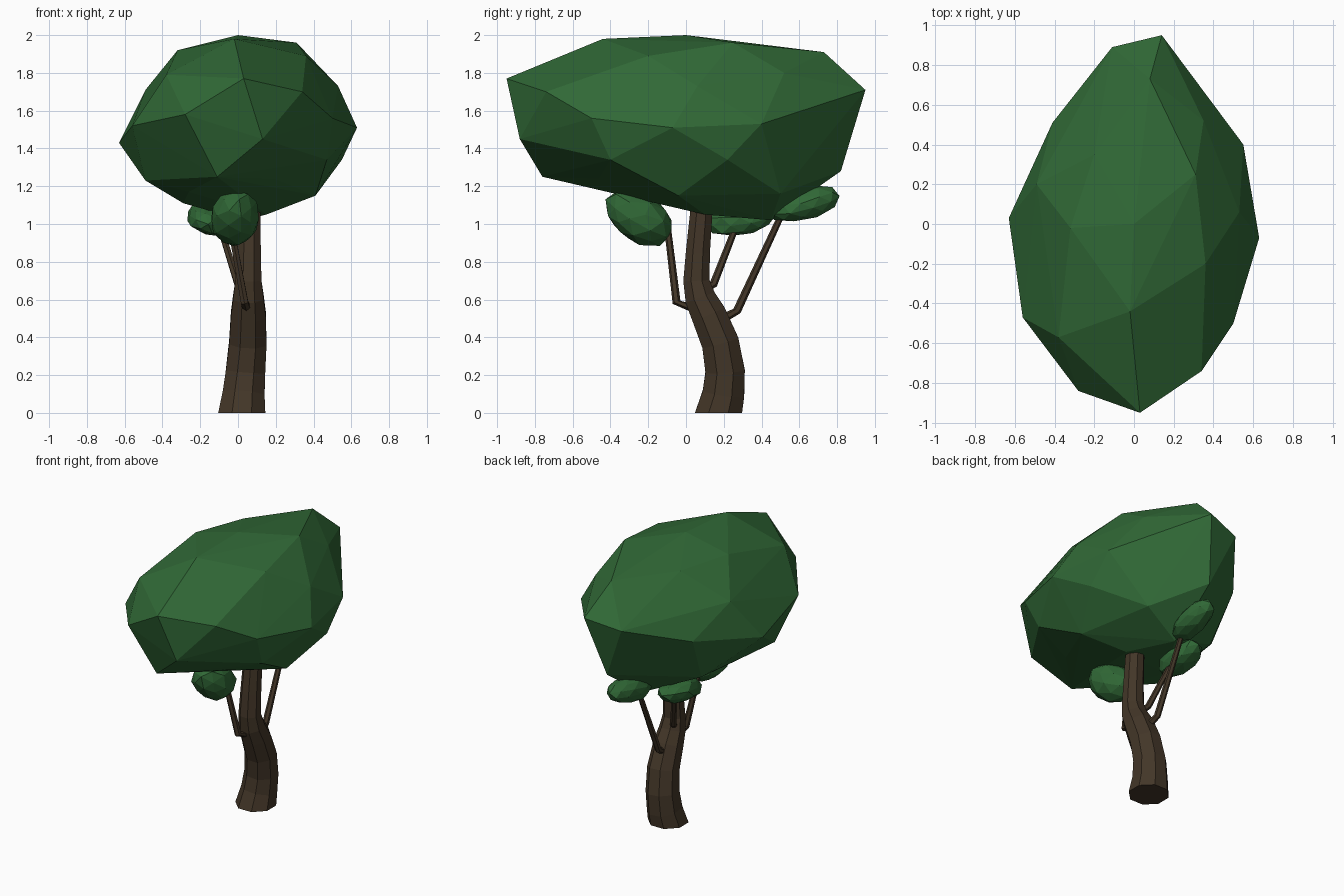
import bpy, bmesh, math, random
from mathutils import Vector, Matrix

if "Cube" in bpy.data.objects:
    bpy.data.objects.remove(bpy.data.objects["Cube"])

random.seed(4)


def material(name, color):
    m = bpy.data.materials.new(name)
    m.diffuse_color = color
    m.use_nodes = True
    m.node_tree.nodes["Principled BSDF"].inputs["Base Color"].default_value = m.diffuse_color
    return m


LEAF = material("leaf_green", (0.03, 0.14, 0.037, 1))
BARK = material("bark_brown", (0.056, 0.037, 0.021, 1))


def finish(name, bm, mat):
    bmesh.ops.recalc_face_normals(bm, faces=bm.faces[:])
    me = bpy.data.meshes.new(name)
    bm.to_mesh(me)
    bm.free()
    me.materials.append(mat)
    ob = bpy.data.objects.new(name, me)
    bpy.context.collection.objects.link(ob)
    return ob


def tube(name, path, sides):
    """Sweep a polygon ring along (x, y, z, radius) stations."""
    bm = bmesh.new()
    pts = [Vector(p[:3]) for p in path]
    rings = []
    for i, p in enumerate(pts):
        d = (pts[min(i + 1, len(pts) - 1)] - pts[max(i - 1, 0)]).normalized()
        if name == "trunk" and i == 0:
            d = Vector((0, 0, 1))
        u = (Vector((1, 0, 0)) - d * d.x).normalized()
        v = d.cross(u)
        ring = []
        for k in range(sides):
            a = 2 * math.pi * (k + 0.5) / sides
            ring.append(bm.verts.new(p + path[i][3] * (u * math.cos(a) + v * math.sin(a))))
        rings.append(ring)
    for a, b in zip(rings, rings[1:]):
        for k in range(sides):
            n = (k + 1) % sides
            bm.faces.new((a[k], a[n], b[n], b[k]))
    bm.faces.new(rings[0][::-1])
    bm.faces.new(rings[-1])
    return finish(name, bm, BARK)


def leaf_clump(name, loc, radii, tilt, roll):
    """Small faceted ellipsoid, pitched about x and rolled about y."""
    bm = bmesh.new()
    bmesh.ops.create_icosphere(bm, subdivisions=2, radius=1)
    for v in bm.verts:
        v.co *= random.uniform(0.93, 1.06)
    bm.transform(Matrix.Translation(loc) @ Matrix.Rotation(math.radians(roll), 4, 'Y')
                 @ Matrix.Rotation(math.radians(tilt), 4, 'X')
                 @ Matrix.Diagonal((*radii, 1)))
    return finish(name, bm, LEAF)


# Canopy: faceted hull
upper = [
    (0, 0, 2.0), (-0.02, -0.44, 1.98), (0.31, 0.25, 1.96), (0.08, 0.73, 1.91),
    (0.36, -0.2, 1.89), (-0.32, -0.02, 1.92), (-0.2, 0.35, 1.91), (-0.38, -0.57, 1.79),
    (0.03, -0.95, 1.77), (0.34, -0.74, 1.70), (0.53, 0.06, 1.73), (0.35, 0.52, 1.80),
    (0.14, 0.95, 1.71), (-0.11, 0.89, 1.66), (-0.49, 0.2, 1.71),
]
lower = [
    (0.50, -0.5, 1.56), (0.63, -0.07, 1.51), (0.55, 0.40, 1.53), (-0.41, 0.51, 1.52),
    (-0.63, 0.03, 1.43), (-0.56, -0.47, 1.52), (-0.28, -0.84, 1.58), (0.13, -0.88, 1.45),
    (-0.11, -0.76, 1.25), (0.19, -0.46, 1.24), (0.47, -0.4, 1.34), (0.55, 0.22, 1.34),
    (0.41, -0.04, 1.15), (-0.26, -0.4, 1.17), (-0.49, -0.3, 1.23), (-0.36, 0.34, 1.19),
    (-0.29, -0.03, 1.11), (0.15, 0.1, 1.05), (0.03, 0.45, 1.02), (0.05, 0.82, 1.28),
    (0.3, 0.5, 1.16),
]
bm = bmesh.new()
for p in upper + lower:
    bm.verts.new(p)
bmesh.ops.convex_hull(bm, input=bm.verts[:])
bmesh.ops.delete(bm, geom=[v for v in bm.verts if not v.link_faces], context='VERTS')
finish("canopy", bm, LEAF)

# Small leaf clumps under the canopy
leaf_clump("front_clump", (-0.02, -0.245, 1.03), (0.13, 0.20, 0.13), -30, 15)
leaf_clump("back_clump", (0.02, 0.615, 1.105), (0.105, 0.205, 0.085), 13, 20)
leaf_clump("side_clump", (-0.15, 0.29, 1.025), (0.12, 0.19, 0.085), 8, 15)

# Curved trunk
tube("trunk", [(0.02, 0.172, 0, 0.135), (0.03, 0.198, 0.1, 0.12), (0.04, 0.207, 0.22, 0.113),
               (0.052, 0.182, 0.37, 0.107), (0.055, 0.12, 0.52, 0.1),
               (0.055, 0.075, 0.61, 0.088), (0.055, 0.055, 0.70, 0.075),
               (0.057, 0.063, 0.85, 0.069), (0.06, 0.08, 1.05, 0.064),
               (0.06, 0.085, 1.12, 0.062)], 8)

# Thin branches
tube("front_branch", [(0.05, 0.08, 0.54, 0.026), (0.035, -0.05, 0.585, 0.022),
                      (-0.04, -0.10, 1.0, 0.018)], 6)
tube("back_branch", [(0.05, 0.16, 0.48, 0.026), (0.03, 0.27, 0.54, 0.022),
                     (0.02, 0.52, 1.08, 0.017)], 6)
tube("side_branch", [(0.04, 0.07, 0.64, 0.026), (0.0, 0.145, 0.68, 0.021),
                     (-0.10, 0.27, 1.0, 0.017)], 6)
